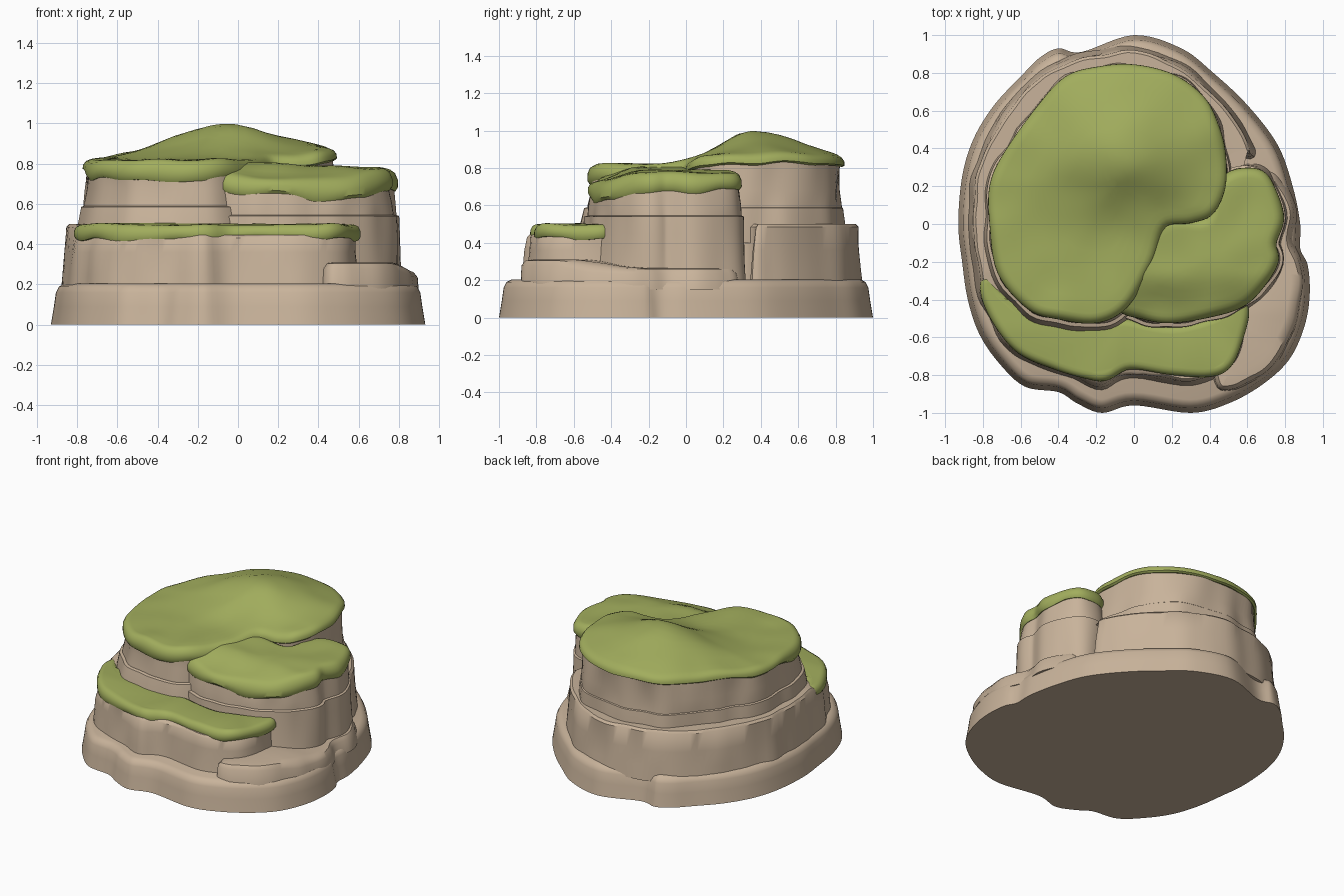
import bpy
import bmesh
from math import exp
from mathutils import Vector, noise

cube = bpy.data.objects.get("Cube")
if cube:
    bpy.data.objects.remove(cube, do_unlink=True)


def material(name, colour):
    mat = bpy.data.materials.new(name)
    mat.use_nodes = True
    mat.diffuse_color = (*colour, 1)
    mat.node_tree.nodes["Principled BSDF"].inputs["Base Color"].default_value = (*colour, 1)
    return mat


rock = material("sandstone", (.58, .45, .325))
grass = material("grass", (.36, .42, .11))


def smooth_loop(points, steps=6):
    """Closed curve through the points, counter-clockwise."""
    pts = [Vector((x, y)) for x, y in points]
    area = sum(a.x * b.y - b.x * a.y for a, b in zip(pts, pts[1:] + pts[:1]))
    if area < 0:
        pts.reverse()
    n, loop = len(pts), []
    for i in range(n):
        a, b, c, d = (pts[(i + k - 1) % n] for k in range(4))
        for s in range(steps):
            t = s / steps
            loop.append((b * 2 + (c - a) * t + (a * 2 - b * 5 + c * 4 - d) * t * t
                         + (b * 3 - a - c * 3 + d) * t ** 3) / 2)
    return loop


def slab(name, outline, levels, mat, lift, centre=None, rough=0, lean=False, drape=None):
    """Stack offset copies of an outline; each level is offset, height, share of lift."""
    loop = smooth_loop(outline)
    n = len(loop)
    bm = bmesh.new()
    rings = []
    for offset, height, follow in levels:
        ring = []
        for i, p in enumerate(loop):
            tangent = (loop[(i + 1) % n] - loop[i - 1]).normalized()
            out = Vector((tangent.y, -tangent.x))
            amount = offset * (.7 - .5 * p.y) if lean and offset > 0 else offset
            amount += rough * noise.noise(Vector((p.x * 6, p.y * 6, height * 2)))
            q = p + out * amount
            drop = height * drape(p.x, p.y) if drape else height
            ring.append(bm.verts.new((q.x, q.y, drop + follow * lift(q.x, q.y))))
        rings.append(ring)
    # Interior rings let a cap swell into a dome
    if centre:
        mid, rim = Vector(centre), [v.co.copy() for v in rings[-1]]
        for k in (.88, .76, .64, .52, .4, .28, .16, .06):
            ring = []
            for co in rim:
                q = mid + (co.xy - mid) * k
                ring.append(bm.verts.new((q.x, q.y, lift(q.x, q.y))))
            rings.append(ring)
    for low, high in zip(rings, rings[1:]):
        for i in range(n):
            j = (i + 1) % n
            bm.faces.new((low[i], low[j], high[j], high[i]))
    caps = [bm.faces.new(rings[0][::-1]), bm.faces.new(rings[-1])]
    bmesh.ops.triangulate(bm, faces=caps)
    bmesh.ops.recalc_face_normals(bm, faces=bm.faces)
    mesh = bpy.data.meshes.new(name)
    bm.to_mesh(mesh)
    bm.free()
    mesh.materials.append(mat)
    obj = bpy.data.objects.new(name, mesh)
    bpy.context.collection.objects.link(obj)
    bpy.ops.object.select_all(action="DESELECT")
    obj.select_set(True)
    bpy.context.view_layer.objects.active = obj
    bpy.ops.object.shade_smooth_by_angle(angle=.7)


def bump(x, y, size=.012):
    return size * noise.noise(Vector((x * 5, y * 5, 0)))


def ramp(value, start, end):
    t = min(1, max(0, (value - start) / (end - start)))
    return t * t * (3 - 2 * t)


# Height of each ground surface
def hill_height(x, y):
    depth = .19 if y < .37 else .28
    hill = exp(-((x + .06) / .28) ** 2 / 2 - ((y - .37) / depth) ** 2 / 2)
    return .82 + .175 * hill + .03 * ramp(x, .1, .45) * ramp(y, -.1, .1) + bump(x, y)


def lobe_height(x, y):
    return .81 - .05 * max(0, x) - .07 * ramp(-y, .25, .5) + bump(x, y)


def terrace_height(x, y):
    return .5 + bump(x, y)


def middle_height(x, y):
    return .5 - .055 * ramp(-y, .25, .4)


def shelf_height(x, y):
    return .265 + .045 * ramp(-y, .2, .5) * ramp(.9 - x, 0, .15)


def flat(x, y):
    return .205


# Uneven hang of the turf over the edges
def hang(x, y):
    return 1 + .35 * noise.noise(Vector((x * 5, y * 5, 3)))


def hill_hang(x, y):
    return hang(x, y) * (1 - .45 * ramp(y, -.2, .1))


# Plan outlines
base_plan = [(0, 1), (.25, .93), (.42, .8), (.6, .63), (.76, .42), (.84, .2), (.88, 0),
             (.88, -.13), (.92, -.22), (.93, -.38), (.9, -.55), (.82, -.72), (.68, -.85),
             (.5, -.95), (.3, -1), (0, -.96), (-.17, -1), (-.3, -.95), (-.4, -.89),
             (-.58, -.86), (-.72, -.73), (-.82, -.58), (-.88, -.4), (-.91, -.2), (-.93, 0),
             (-.91, .25), (-.85, .45), (-.74, .63), (-.6, .78), (-.5, .88), (-.4, .93),
             (-.28, .91)]
middle_plan = [(0, .93), (.25, .85), (.45, .68), (.6, .47), (.63, .36), (.5, .3), (.45, -.2),
               (.59, -.4), (.59, -.62), (.5, -.78), (.3, -.85), (0, -.81), (-.17, -.87),
               (-.35, -.8), (-.52, -.76), (-.68, -.64), (-.8, -.42), (-.85, -.2), (-.87, 0),
               (-.85, .25), (-.77, .48), (-.62, .68), (-.42, .85), (-.2, .91)]
shelf_plan = [(.42, -.8), (.52, -.87), (.66, -.8), (.78, -.68), (.86, -.5), (.89, -.32),
              (.87, -.2), (.83, -.1), (.84, .05), (.79, .2), (.7, .27), (.5, .2), (.4, -.3)]
hill_plan = [(0, .82), (.2, .77), (.35, .66), (.42, .53), (.46, .38), (.46, .2), (.4, .07),
             (.3, .03), (.15, .0), (.08, -.2), (-.05, -.42), (-.2, -.5), (-.4, -.48),
             (-.55, -.43), (-.7, -.25), (-.74, 0), (-.74, .2), (-.67, .36), (-.5, .6),
             (-.35, .76), (-.18, .81)]
lobe_plan = [(.56, .27), (.67, .26), (.73, .17), (.77, .03), (.73, -.1), (.74, -.2),
             (.66, -.33), (.56, -.42), (.4, -.47), (.2, -.5), (.05, -.48), (-.08, -.42),
             (-.05, -.2), (.15, 0), (.38, .01), (.43, .14), (.48, .23)]
terrace_plan = [(-.78, -.29), (-.79, -.38), (-.72, -.53), (-.6, -.67), (-.42, -.75),
                (-.25, -.8), (-.15, -.81), (-.02, -.75), (.2, -.78), (.4, -.79), (.5, -.74),
                (.56, -.6), (.59, -.46), (.54, -.41), (.44, -.5), (.2, -.56), (-.05, -.52),
                (-.13, -.55), (-.2, -.63), (-.35, -.58), (-.55, -.5), (-.7, -.38)]

# Rock tiers
slab("base_rock", base_plan, [(0, 0, 0), (-.015, .09, 0), (-.025, .16, 0), (-.04, .19, 0),
                              (-.07, 0, 1)], rock, flat)
slab("middle_rock", middle_plan, [(.01, .15, 0), (0, .25, 0), (-.01, .36, 0), (-.02, -.015, 1),
                                  (-.035, 0, 1)], rock, middle_height, rough=.02)
slab("side_shelf", shelf_plan, [(.015, .15, 0), (0, -.03, 1), (-.02, -.005, 1), (-.06, 0, 1)],
     rock, shelf_height, rough=.02)
slab("hill_rock", hill_plan, [(.09, .4, 0), (.075, .5, 0), (.055, .585, 0), (.035, .59, 0),
                              (.035, .6, 0), (.015, .68, 0), (.01, -.05, 1), (-.05, -.04, 1)],
     rock, hill_height, rough=.025, lean=True)
slab("lobe_rock", lobe_plan, [(.08, .15, 0), (.06, .3, 0), (.05, .45, 0), (.045, .54, 0),
                              (.025, .545, 0), (.02, .6, 0), (.01, -.05, 1), (-.03, -.04, 1)],
     rock, lobe_height, rough=.025, lean=True)

# Turf caps with rounded overhanging rims
rim = [(-.02, -.1, 1), (.012, -.1, 1), (.025, -.08, 1), (.024, -.045, 1), (.01, -.015, 1),
       (-.012, -.003, 1), (-.03, 0, 1)]
slab("hill_grass", hill_plan, rim, grass, hill_height, (-.12, .2), drape=hill_hang)
slab("lobe_grass", lobe_plan, rim, grass, lobe_height, (.45, -.15), drape=hang)
slab("terrace_grass", terrace_plan, [(o * .8, z * .8, f) for o, z, f in rim], grass,
     terrace_height, drape=hang)
